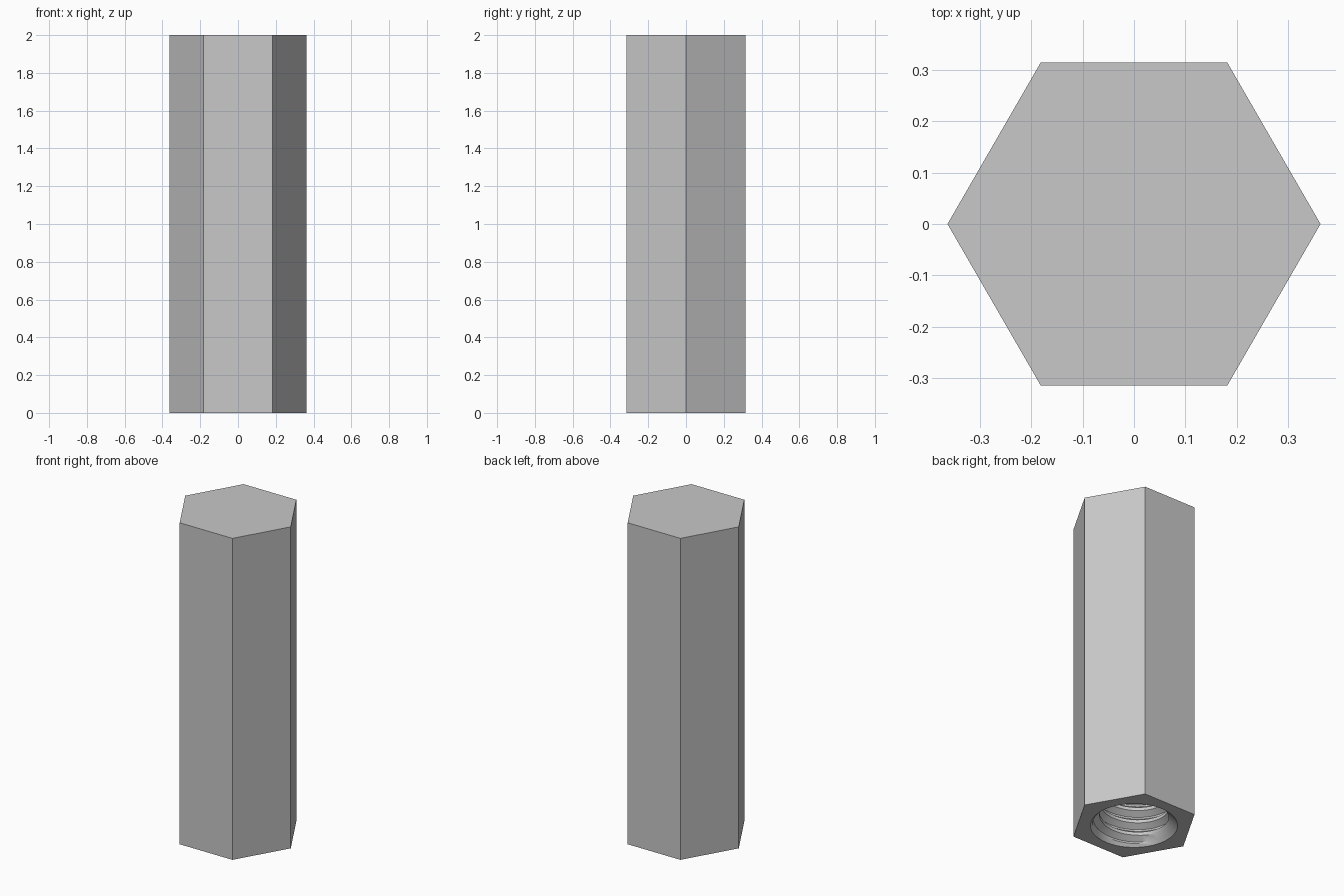
import bpy, bmesh, math

if "Cube" in bpy.data.objects:
    bpy.data.objects.remove(bpy.data.objects["Cube"], do_unlink=True)

HEIGHT, HEX_R = 2.0, 0.363
MINOR, MAJOR, RIM = 0.195, 0.23, 0.246
PITCH, DEPTH, TIP = 0.08, 0.8, 0.1
SEG = 48
# thread section over one pitch: crest, flank, root, flank
PHASES = [0, 0.25, 0.56, 0.69, 1]
RADII = [MINOR, MINOR, MAJOR, MAJOR, MINOR]


def thread_radius(turn, z):
    """Radius of the threaded wall, including the entry chamfer."""
    f = (z / PITCH - turn) % 1
    for a, b, ra, rb in zip(PHASES, PHASES[1:], RADII, RADII[1:]):
        if a <= f <= b:
            return max(ra + (rb - ra) * (f - a) / (b - a), RIM - z)
    return MINOR


def polar(bm, r, turn, z):
    a = turn * math.tau
    return bm.verts.new((r * math.cos(a), r * math.sin(a), z))


steel = bpy.data.materials.new("grey steel")
steel.use_nodes = True
steel.diffuse_color = (0.58, 0.58, 0.58, 1)
steel.node_tree.nodes["Principled BSDF"].inputs["Base Color"].default_value = steel.diffuse_color

bm = bmesh.new()

# hexagonal outside with closed top
low = [polar(bm, HEX_R, i / 6, 0) for i in range(6)]
high = [polar(bm, HEX_R, i / 6, HEIGHT) for i in range(6)]
bm.faces.new(high)
for i in range(6):
    j = (i + 1) % 6
    bm.faces.new((low[i], low[j], high[j], high[i]))

# helical thread, trimmed level at the mouth and at the end of the hole
turns = math.ceil(DEPTH / PITCH) + 1
steps = [t + p for t in range(turns) for p in PHASES[:-1]] + [turns]
columns = []
for s in range(SEG + 1):
    turn = s / SEG
    column = []
    for step in steps:
        z = min(max(PITCH * (step + turn - 1), 0), DEPTH)
        column.append(polar(bm, thread_radius(turn, z), turn, z))
    columns.append(column)
tip = bm.verts.new((0, 0, DEPTH + TIP))
for a, b in zip(columns, columns[1:]):
    for k in range(len(steps) - 1):
        bm.faces.new((a[k], a[k + 1], b[k + 1], b[k]))
    bm.faces.new((a[-1], tip, b[-1]))

# flat bottom between the hexagon and the hole
side = SEG // 6
for s in range(SEG):
    c, d = [((t + side // 2) // side) % 6 for t in (s, s + 1)]
    bm.faces.new((columns[s][0], columns[s + 1][0], low[c]))
    if c != d:
        bm.faces.new((columns[s + 1][0], low[d], low[c]))

bmesh.ops.remove_doubles(bm, verts=bm.verts, dist=1e-5)
bmesh.ops.recalc_face_normals(bm, faces=bm.faces)
mesh = bpy.data.meshes.new("hex_standoff")
bm.to_mesh(mesh)
bm.free()
mesh.materials.append(steel)

standoff = bpy.data.objects.new("hex_standoff", mesh)
bpy.context.collection.objects.link(standoff)
bpy.context.view_layer.objects.active = standoff
standoff.select_set(True)
bpy.ops.object.shade_smooth_by_angle(angle=math.radians(25))
